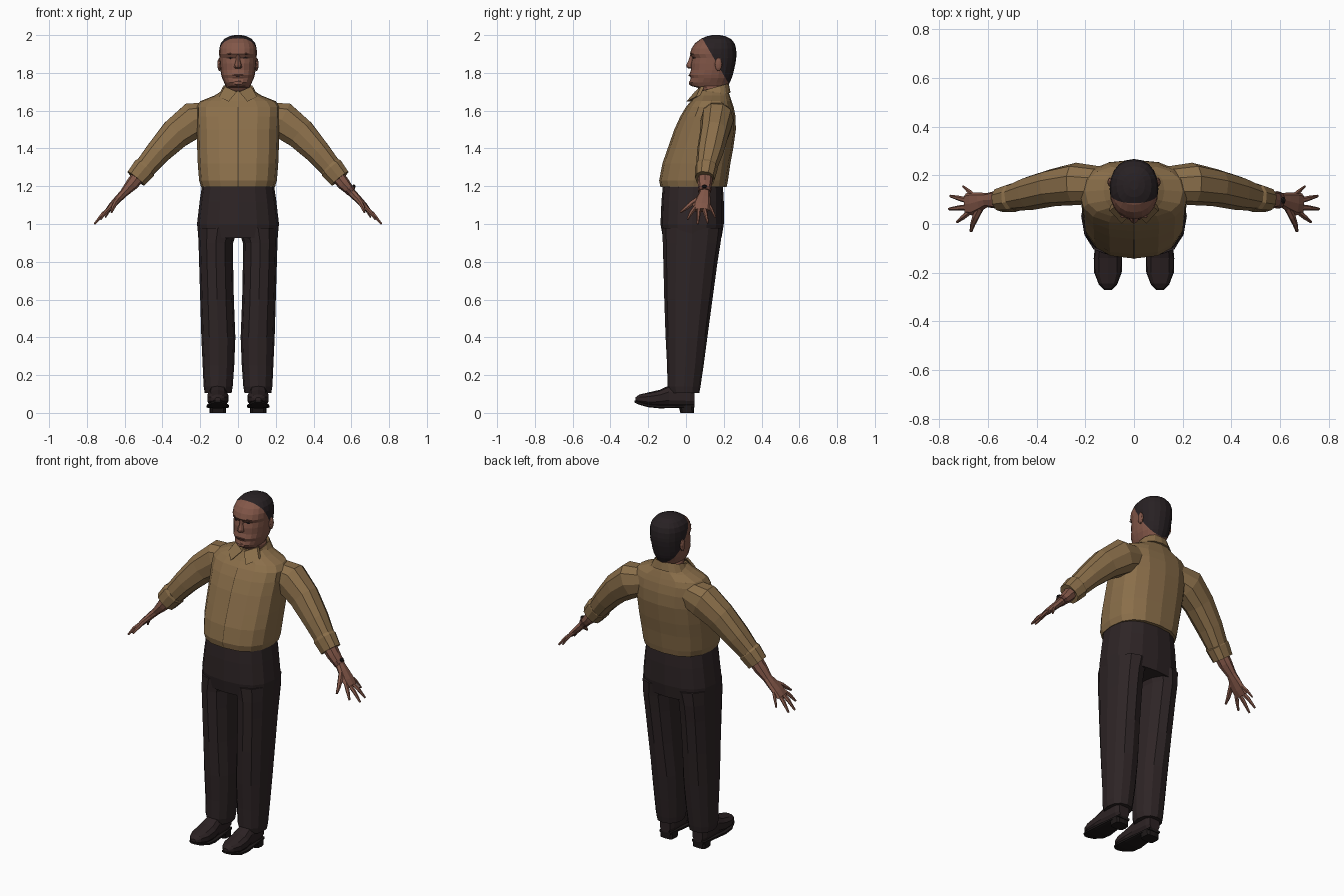
import bpy, bmesh, math
from mathutils import Vector


def material(name, r, g, b):
    m = bpy.data.materials.new(name)
    m.diffuse_color = (r, g, b, 1)
    return m


SHIRT = material("tan_shirt", 0.255, 0.157, 0.068)
SEAM = material("shirt_seam", 0.08, 0.05, 0.022)
TROUSERS = material("dark_trousers", 0.027, 0.018, 0.019)
SKIN = material("brown_skin", 0.225, 0.095, 0.065)
LIP = material("lip_brown", 0.14, 0.055, 0.042)
HAIR = material("dark_hair", 0.021, 0.015, 0.017)
SHOE = material("dark_leather", 0.025, 0.016, 0.017)
SOLE = material("sole", 0.012, 0.009, 0.009)


def finish(name, bm, *mats):
    bmesh.ops.recalc_face_normals(bm, faces=bm.faces[:])
    me = bpy.data.meshes.new(name)
    bm.to_mesh(me)
    bm.free()
    for m in mats:
        me.materials.append(m)
    ob = bpy.data.objects.new(name, me)
    bpy.context.collection.objects.link(ob)
    return ob


def loft_mesh(rings):
    bm = bmesh.new()
    vs = [[bm.verts.new(p) for p in r] for r in rings]
    n = len(vs[0])
    for a, b in zip(vs, vs[1:]):
        for i in range(n):
            j = (i + 1) % n
            bm.faces.new((a[i], a[j], b[j], b[i]))
    bm.faces.new(vs[0])
    bm.faces.new(vs[-1])
    return bm


def loft(name, rings, mat):
    return finish(name, loft_mesh(rings), mat)


def oval(n, p):
    """Unit superellipse starting at the front (-y)."""
    out = []
    for k in range(n):
        a = 2 * math.pi * k / n - math.pi / 2
        c, s = math.cos(a), math.sin(a)
        out.append((math.copysign(abs(c) ** (2 / p), c), math.copysign(abs(s) ** (2 / p), s)))
    return out


def level(z, front, back, x0, x1, n=16, p=2.3, tilt=0.0):
    cx, cy, hx, hy = (x0 + x1) / 2, (front + back) / 2, (x1 - x0) / 2, (back - front) / 2
    return [(cx + hx * c, cy + hy * s, z + tilt * hy * s) for c, s in oval(n, p)]


def body(rows, **kw):
    return [level(z, f, b, -w, w, **kw) for z, f, b, w in rows]


def tube(name, path, mat, n=8, p=2.0):
    """Path rows: x, y, z, radius across, radius along y."""
    pts = [Vector(r[:3]) for r in path]
    rings = []
    for i, r in enumerate(path):
        t = (pts[min(i + 1, len(pts) - 1)] - pts[max(i - 1, 0)]).normalized()
        side = Vector((0, 1, 0))
        side = (side - t * side.dot(t)).normalized()
        up = t.cross(side)
        rings.append([pts[i] + up * r[3] * c + side * r[4] * s for c, s in oval(n, p)])
    return loft(name, rings, mat)


def blob(name, loc, scale, mat, sub=1):
    bm = bmesh.new()
    bmesh.ops.create_icosphere(bm, subdivisions=sub, radius=1)
    for v in bm.verts:
        v.co = Vector(a * b + c for a, b, c in zip(v.co, scale, loc))
    return finish(name, bm, mat)


# Shirt body: z, front, back, half width
TORSO = [(1.195, -0.135, 0.215, 0.195), (1.23, -0.142, 0.222, 0.206), (1.32, -0.125, 0.235, 0.213),
         (1.40, -0.097, 0.25, 0.216), (1.50, -0.062, 0.264, 0.218), (1.57, -0.03, 0.262, 0.222),
         (1.62, 0.0, 0.252, 0.222), (1.65, 0.025, 0.242, 0.20), (1.68, 0.045, 0.232, 0.125),
         (1.705, 0.06, 0.222, 0.085)]
loft("shirt_body", body(TORSO, p=2.5), SHIRT)

# Button placket line down the front
bm = bmesh.new()
prev = None
for z, f, b, w in TORSO[:7]:
    cur = [bm.verts.new((x, f - 0.002, z)) for x in (-0.002, 0.002)]
    if prev:
        bm.faces.new((prev[0], prev[1], cur[1], cur[0]))
    prev = cur
finish("placket_line", bm, SEAM)

# Collar band with open points in front
loft("collar_band", body([(1.67, 0.05, 0.236, 0.11), (1.722, 0.066, 0.226, 0.082),
                          (1.715, 0.078, 0.216, 0.072), (1.68, 0.08, 0.21, 0.07)], tilt=0.28), SHIRT)
for s in (-1, 1):
    flap = [(0.006, 0.052, 1.70), (0.07, 0.085, 1.728), (0.1, 0.06, 1.675), (0.05, 0.008, 1.648)]
    loft("collar_point", [[(s * x, y + d, z) for x, y, z in flap] for d in (-0.006, 0.012)], SHIRT)

# Trouser seat
loft("trouser_seat", body([(1.21, -0.122, 0.195, 0.19), (1.12, -0.13, 0.2, 0.203),
                           (1.0, -0.135, 0.2, 0.217), (0.925, -0.122, 0.188, 0.209)], p=2.5), TROUSERS)

# Head: z, front, back, half width
HEAD = [(1.64, 0.07, 0.21, 0.066), (1.70, 0.075, 0.215, 0.069), (1.722, 0.06, 0.22, 0.068),
        (1.73, 0.03, 0.223, 0.064), (1.75, 0.018, 0.232, 0.074), (1.772, 0.025, 0.242, 0.084),
        (1.79, 0.018, 0.248, 0.089), (1.815, 0.026, 0.254, 0.093), (1.85, 0.026, 0.262, 0.096),
        (1.88, 0.033, 0.266, 0.098), (1.9, 0.02, 0.267, 0.1), (1.93, 0.03, 0.265, 0.099),
        (1.957, 0.048, 0.257, 0.091), (1.98, 0.078, 0.238, 0.072), (1.994, 0.11, 0.21, 0.045),
        (2.0, 0.14, 0.18, 0.018)]
bm = loft_mesh(body(HEAD, n=20, p=2.2))
# Cut the hairline from crown to nape, then colour what lies behind it
top, nape = Vector((0, 0.085, 1.985)), Vector((0, 0.222, 1.75))
normal = Vector((0, top.z - nape.z, nape.y - top.y)).normalized()
bmesh.ops.bisect_plane(bm, geom=bm.verts[:] + bm.edges[:] + bm.faces[:], plane_co=top, plane_no=normal)
for f in bm.faces:
    c = f.calc_center_median()
    f.material_index = int((c - top).dot(normal) > 0 and c.z > 1.745)
finish("head", bm, SKIN, HAIR)

# Face details
loft("nose", [level(z, f, 0.05, -w, w, n=8, p=1.7) for z, f, w in
              [(1.895, 0.022, 0.010), (1.865, 0.013, 0.012), (1.84, 0.001, 0.019),
               (1.829, 0.004, 0.021), (1.822, 0.016, 0.014)]], SKIN)
blob("lips", (0, 0.022, 1.787), (0.033, 0.009, 0.006), LIP)
blob("chin", (0, 0.027, 1.747), (0.03, 0.014, 0.016), SKIN)
for s in (-1, 1):
    blob("eye", (s * 0.037, 0.041, 1.879), (0.016, 0.006, 0.005), HAIR)
    blob("eyebrow", (s * 0.039, 0.031, 1.901), (0.021, 0.006, 0.004), LIP)
    blob("ear", (s * 0.098, 0.172, 1.845), (0.011, 0.019, 0.036), SKIN, 2)

for s in (-1, 1):
    def arm(name, path, mat, **kw):
        return tube(name, [(s * r[0],) + tuple(r[1:]) for r in path], mat, **kw)

    # Sleeve and rolled cuff
    arm("sleeve", [(0.13, 0.16, 1.575, 0.075, 0.075), (0.235, 0.165, 1.55, 0.1, 0.087),
                   (0.33, 0.15, 1.478, 0.086, 0.077), (0.425, 0.127, 1.378, 0.069, 0.07),
                   (0.49, 0.11, 1.30, 0.06, 0.056), (0.52, 0.103, 1.262, 0.057, 0.05)], SHIRT, n=10, p=2.3)
    arm("cuff", [(0.488, 0.11, 1.302, 0.06, 0.058), (0.495, 0.108, 1.295, 0.067, 0.06),
                 (0.54, 0.1, 1.24, 0.06, 0.052), (0.536, 0.1, 1.245, 0.045, 0.04)], SHIRT, n=10, p=2.3)
    # Forearm running into the palm
    arm("forearm", [(0.5, 0.105, 1.288, 0.04, 0.042), (0.56, 0.1, 1.212, 0.034, 0.038),
                    (0.605, 0.098, 1.163, 0.022, 0.029), (0.63, 0.092, 1.137, 0.02, 0.038),
                    (0.665, 0.083, 1.1, 0.018, 0.048), (0.69, 0.082, 1.073, 0.013, 0.044)], SKIN, p=2.3)
    # Fingers: base y, tip position, radius
    for by, x, y, z, r in [(0.05, 0.727, 0.008, 1.025, 0.011), (0.07, 0.76, 0.062, 1.0, 0.011),
                           (0.094, 0.755, 0.115, 1.005, 0.011), (0.115, 0.702, 0.155, 1.035, 0.009)]:
        bx = 0.675 if by < 0.11 else 0.655
        bz = 1.0 + (0.76 - bx) * 1.05
        arm("finger", [(bx, by, bz, r, r * 1.1), ((bx + x) / 2, (by + y) / 2, (bz + z) / 2 + 0.006, r, r),
                       (x, y, z, r * 0.5, r * 0.5)], SKIN, n=6)
    arm("thumb", [(0.625, 0.08, 1.142, 0.016, 0.016), (0.65, 0.03, 1.11, 0.014, 0.015),
                  (0.662, 0.0, 1.085, 0.011, 0.011), (0.67, -0.03, 1.062, 0.006, 0.006)], SKIN, n=6)

    # Trouser leg: z, front, back, inner x, outer x
    leg = [(0.98, -0.125, 0.193, 0.0, 0.213), (0.9, -0.123, 0.183, 0.026, 0.209),
           (0.8, -0.12, 0.167, 0.026, 0.206), (0.6, -0.115, 0.14, 0.022, 0.2),
           (0.4, -0.108, 0.113, 0.014, 0.194), (0.25, -0.1, 0.093, 0.02, 0.187),
           (0.14, -0.098, 0.077, 0.028, 0.182), (0.105, -0.088, 0.07, 0.034, 0.176)]
    loft("trouser_leg", [level(z, f, b, *sorted((s * i, s * o)), n=12, p=2.2) for z, f, b, i, o in leg], TROUSERS)

    # Shoe: y, bottom, top, half width
    def along(rows, cx=0.107, n=10, p=2.5):
        return [[(s * cx + w * c, y, (lo + hi) / 2 + (hi - lo) / 2 * t) for c, t in oval(n, p)]
                for y, lo, hi, w in rows]
    loft("shoe", along([(0.045, 0.035, 0.125, 0.035), (0.02, 0.03, 0.14, 0.046), (-0.09, 0.033, 0.145, 0.05),
                        (-0.14, 0.032, 0.122, 0.058), (-0.2, 0.036, 0.108, 0.056),
                        (-0.245, 0.048, 0.098, 0.038), (-0.268, 0.058, 0.082, 0.016)]), SHOE)
    loft("shoe_sole", along([(0.045, 0.028, 0.045, 0.038), (-0.05, 0.026, 0.044, 0.05),
                             (-0.14, 0.024, 0.044, 0.06), (-0.2, 0.03, 0.048, 0.058),
                             (-0.25, 0.044, 0.06, 0.038), (-0.272, 0.054, 0.066, 0.014)], p=4), SOLE)
    loft("shoe_heel", [level(z, f, 0.043, s * 0.107 - 0.043, s * 0.107 + 0.043, n=12, p=3.5)
                       for z, f in ((0, -0.03), (0.04, -0.04))], SOLE)

# Wristwatch on one side only
tube("watch_band", [(0.586, 0.099, 1.186, 0.03, 0.036), (0.6, 0.098, 1.17, 0.028, 0.034)], LIP, n=10)
blob("watch_face", (0.612, 0.098, 1.198), (0.012, 0.016, 0.012), SOLE)
